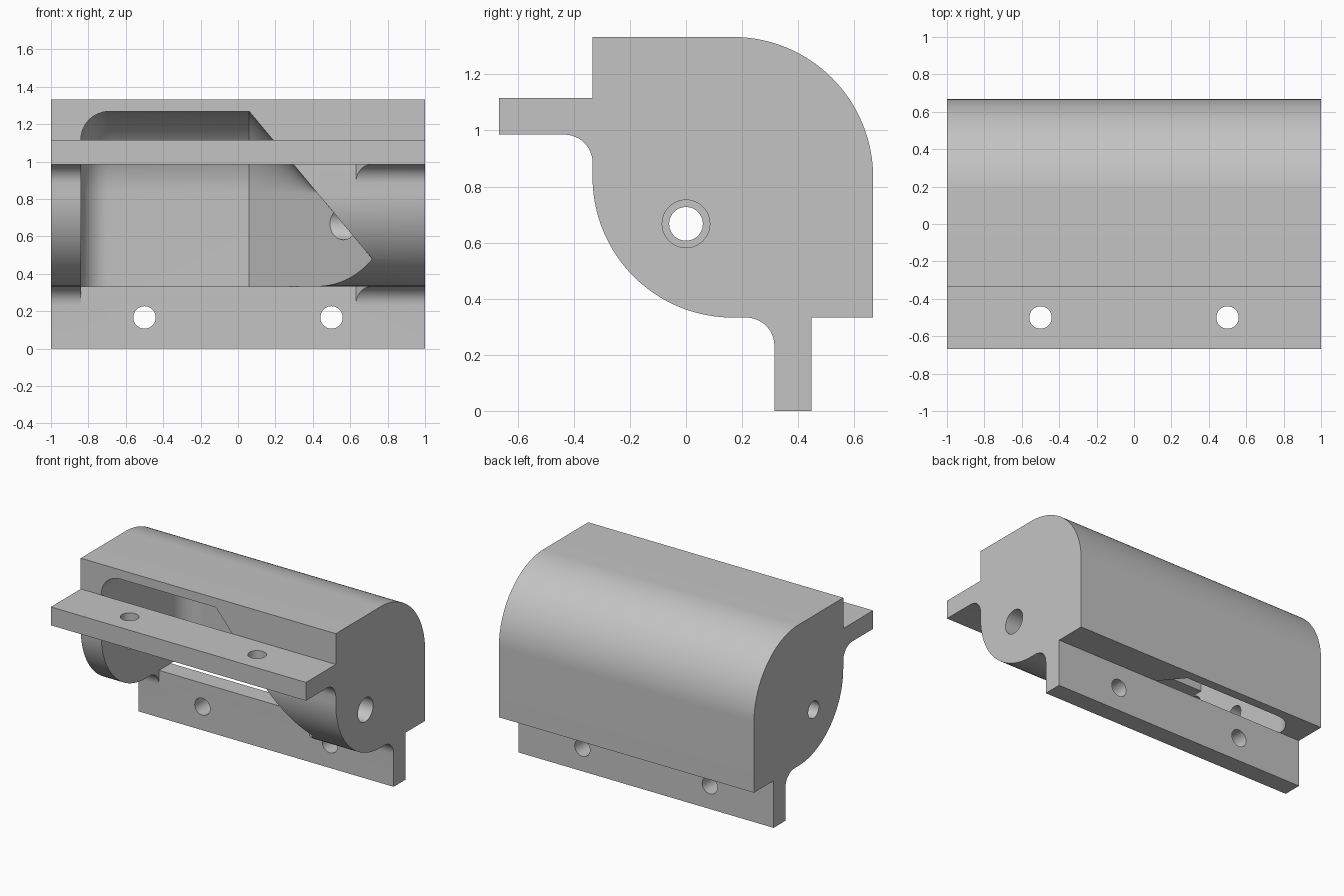
import bpy, bmesh, math

if "Cube" in bpy.data.objects:
    bpy.data.objects.remove(bpy.data.objects["Cube"], do_unlink=True)

grey = bpy.data.materials.new("plain_grey")
grey.use_nodes = True
colour = (0.55, 0.55, 0.55, 1)
grey.diffuse_color = colour
grey.node_tree.nodes["Principled BSDF"].inputs["Base Color"].default_value = colour


def arc(cy, cz, r, start, end, steps=32):
    """Points of an arc in the y-z plane, angles in degrees."""
    angles = [math.radians(start + (end - start) * i / steps) for i in range(steps + 1)]
    return [(cy + r * math.cos(a), cz + r * math.sin(a)) for a in angles]


def loft(name, sections):
    """Closed solid through matching rings of (x, y, z) points."""
    bm = bmesh.new()
    rings = [[bm.verts.new(p) for p in s] for s in sections]
    n = len(rings[0])
    for a, b in zip(rings, rings[1:]):
        for i in range(n):
            j = (i + 1) % n
            bm.faces.new((a[i], a[j], b[j], b[i]))
    bm.faces.new(rings[0])
    bm.faces.new(rings[-1])
    bmesh.ops.remove_doubles(bm, verts=bm.verts, dist=1e-5)
    bmesh.ops.recalc_face_normals(bm, faces=bm.faces)
    mesh = bpy.data.meshes.new(name)
    bm.to_mesh(mesh)
    bm.free()
    mesh.materials.append(grey)
    ob = bpy.data.objects.new(name, mesh)
    bpy.context.collection.objects.link(ob)
    return ob


def prism(name, profile, x0, x1, slope=0):
    """Extrude a y-z profile along x; slope slants the first end."""
    y_max = max(y for y, z in profile)
    return loft(name, [[(x0 + slope * (y_max - y), y, z) for y, z in profile],
                       [(x1, y, z) for y, z in profile]])


def rect(y0, y1, z0, z1):
    return [(y0, z0), (y1, z0), (y1, z1), (y0, z1)]


def combine(target, other, operation):
    mod = target.modifiers.new(operation.lower(), "BOOLEAN")
    mod.operation, mod.solver, mod.object = operation, "EXACT", other
    bpy.context.view_layer.objects.active = target
    bpy.ops.object.modifier_apply(modifier=mod.name)
    bpy.data.objects.remove(other, do_unlink=True)


# Main housing: square block with two opposite rounded edges
LOW, HIGH, FRONT, BACK = 0.333, 1.333, -0.333, 0.667
CY, CZ = 0.167, 0.833
profile = ([(FRONT, HIGH)] + arc(CY, CZ, 0.5, 90, 0) + [(BACK, LOW)]
           + arc(CY, CZ, 0.5, 270, 180))
housing = prism("housing", profile, -1, 1)

# Hollow: rounded left end, straight middle, tapering right end
R_IN, END_R, TAPER = 0.435, 0.15, 0.835
stations = []
for i in range(13):
    a = math.radians(90 * i / 12)
    stations.append((-0.84 + END_R * (1 - math.cos(a)), END_R * (1 - math.sin(a))))
stations += [(0.06 + TAPER * d, d) for d in (0, R_IN - 0.001, 0.9)]
sections = []
for x, d in stations:
    r = max(R_IN - d, 0.001)
    shift = min(R_IN - d - r, 0)
    ring = ([(-0.6, 0.1)] + [(CY + R_IN - d, 0.1)]
            + arc(CY + shift, CZ + shift, r, 0, 90, 24) + [(-0.6, CZ + R_IN - d)])
    sections.append([(x, y, z) for y, z in ring])
combine(housing, loft("hollow_cutter", sections), "DIFFERENCE")

# Mounting flanges at the front and underneath
combine(housing, prism("front_flange", rect(-0.667, FRONT, 0.985, 1.115), -1, 1), "UNION")
combine(housing, prism("lower_flange", rect(0.315, 0.447, 0, LOW), -1, 1), "UNION")

# Fillets where the flanges meet the solid ends of the housing
R = 0.1
front_fillet = [(FRONT, 0.985)] + arc(FRONT - R, 0.985 - R, R, 90, 0, 12)
lower_fillet = [(0.315, LOW)] + arc(0.315 - R, LOW - R, R, 90, 0, 12)
for fillet in (front_fillet, lower_fillet):
    combine(housing, prism("left_fillet", fillet, -1, -0.84), "UNION")
    combine(housing, prism("right_fillet", fillet, 0.63, 1, TAPER), "UNION")


def drill(radius, location, rotation, depth):
    bpy.ops.mesh.primitive_cylinder_add(vertices=48, radius=radius, depth=depth,
                                        location=location, rotation=rotation)
    combine(housing, bpy.context.object, "DIFFERENCE")


# Screw holes in the flanges
QUARTER = math.pi / 2
for x in (-0.5, 0.5):
    drill(0.06, (x, -0.5, 1.05), (0, 0, 0), 0.3)
    drill(0.06, (x, 0.38, 0.167), (QUARTER, 0, 0), 0.3)

# Axle holes through both ends, wider on one side
drill(0.06, (-0.9, 0, 0.667), (0, QUARTER, 0), 0.5)
drill(0.085, (0.75, 0, 0.667), (0, QUARTER, 0), 0.8)

# Single material and smooth curves with crisp edges
housing.data.materials.clear()
housing.data.materials.append(grey)
for poly in housing.data.polygons:
    poly.material_index = 0
bpy.ops.object.select_all(action="DESELECT")
housing.select_set(True)
bpy.context.view_layer.objects.active = housing
bpy.ops.object.shade_smooth_by_angle(angle=math.radians(25))
